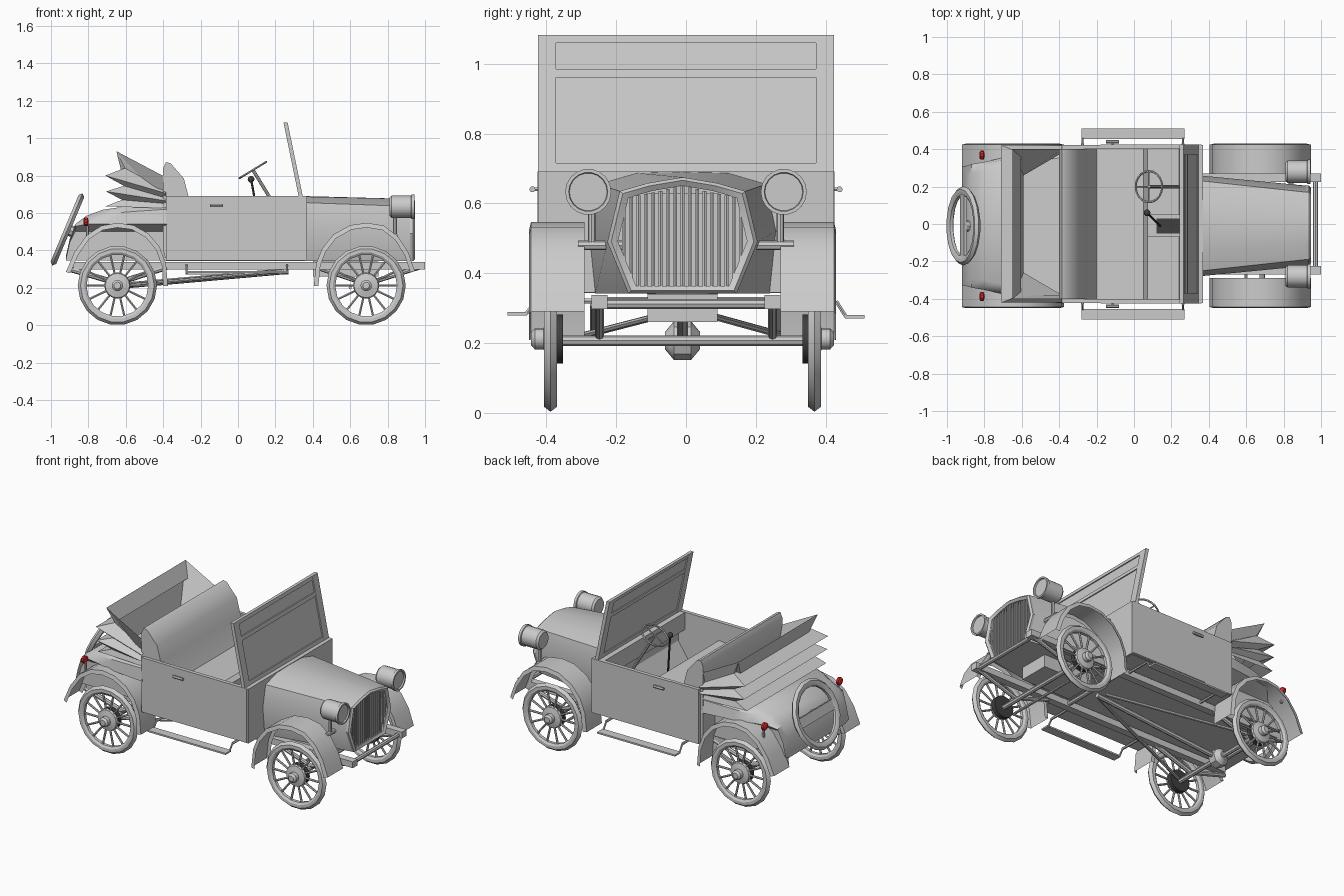
import bpy, bmesh
from math import sin, cos, pi, radians
from mathutils import Vector as V

if "Cube" in bpy.data.objects:
    bpy.data.objects.remove(bpy.data.objects["Cube"])

OFF = -0.01  # running gear sits slightly off the body centre line


def material(name, rgb):
    m = bpy.data.materials.new(name)
    m.diffuse_color = (*rgb, 1)
    m.use_nodes = True
    m.node_tree.nodes["Principled BSDF"].inputs["Base Color"].default_value = m.diffuse_color
    return m


RED, DARK = material("red_lens", (0.7, 0.02, 0.02)), material("black", (0.05, 0.05, 0.05))


def mesh(name, verts, faces, mat=None):
    bm = bmesh.new()
    vs = [bm.verts.new(v) for v in verts]
    for f in faces:
        bm.faces.new([vs[i] for i in f])
    bmesh.ops.remove_doubles(bm, verts=bm.verts, dist=1e-5)
    bmesh.ops.recalc_face_normals(bm, faces=bm.faces)
    me = bpy.data.meshes.new(name)
    bm.to_mesh(me)
    bm.free()
    ob = bpy.data.objects.new(name, me)
    bpy.context.collection.objects.link(ob)
    if mat:
        me.materials.append(mat)
    return ob


def loft(name, rings, closed=True, caps=True, wrap=False, mat=None):
    n, k = len(rings[0]), len(rings)
    faces = [(i * n + j, i * n + (j + 1) % n, (i + 1) % k * n + (j + 1) % n, (i + 1) % k * n + j)
             for i in range(k if wrap else k - 1) for j in range(n if closed else n - 1)]
    if caps and closed and not wrap:
        faces += [tuple(range(n)), tuple(range((k - 1) * n, k * n))]
    return mesh(name, [p for r in rings for p in r], faces, mat)


def box(name, x0, x1, y0, y1, z0, z1, mat=None):
    return loft(name, [[(x, y0, z0), (x, y1, z0), (x, y1, z1), (x, y0, z1)] for x in (x0, x1)], mat=mat)


def lathe(name, prof, n, centre, axis, wrap=False, caps=True, mat=None):
    # prof is (radius, distance along axis)
    q = V(axis).to_track_quat('Z', 'Y')
    rings = [[V(centre) + q @ V((r * cos(2 * pi * i / n), r * sin(2 * pi * i / n), d))
              for i in range(n)] for r, d in prof]
    return loft(name, rings, wrap=wrap, caps=caps, mat=mat)


def rod(name, a, b, r, n=8, mat=None):
    d = V(b) - V(a)
    return lathe(name, [(r, 0), (r, d.length)], n, a, d, mat=mat)


def across(name, prof, y0, y1):
    return loft(name, [[(x, y, z) for x, z in prof] for y in (y0, y1)])


TYRE = [(.212, 0), (.197, .019), (.178, .019), (.165, .01), (.165, -.01), (.178, -.019), (.197, -.019)]

# wheels with spokes, hubs and drums
for end, wx in (("rear", -.645), ("front", .685)):
    for s in (-1, 1):
        c = V((wx, OFF + s * .378, .212))
        out = V((0, s, 0))
        lathe(end + "_tyre", TYRE, 18, c, out, wrap=True)
        lathe(end + "_hub", [(.045, -.02), (.07, 0), (.065, .012), (.03, .02), (.03, .045), (.018, .056)], 16, c, out)
        lathe(end + "_drum", [(.07, -.035), (.07, -.005)], 16, c, out, mat=DARK)
        for i in range(14):
            d = V((cos(2 * pi * i / 14), 0, sin(2 * pi * i / 14)))
            rod(end + "_spoke", c + d * .05, c + d * .168, .0065, 6)
    rod(end + "_axle", (wx, OFF - .38, .207), (wx, OFF + .38, .207), .015)

# fenders: path around each wheel, with turned-down edges
FRONT = [(.405, .21), (.418, .33), (.45, .41), (.51, .485), (.6, .535), (.69, .547),
         (.78, .532), (.855, .475), (.91, .39), (.945, .29)]
REAR = [(-.375, .21), (-.385, .33), (-.42, .42), (-.48, .49), (-.56, .535), (-.645, .547),
        (-.73, .532), (-.81, .48), (-.875, .39), (-.92, .285)]
for end, path, wx in (("front", FRONT, .685), ("rear", REAR, -.645)):
    for s in (-1, 1):
        rings = []
        for x, z in path:
            n = V((wx - x, 0, .2 - z)).normalized() * .025
            yo, yi, ym = OFF + s * .44, OFF + s * .28, OFF + s * .36
            rings.append([V((x, yo, z)) + n, (x, yo - s * .006, z), (x, ym, z), (x, yi, z), V((x, yi, z)) + n])
        loft(end + "_fender", rings, closed=False)

# chassis rails, cross bars, transmission
for s in (-1, 1):
    box("chassis_rail", -.88, 1.0, s * .248 - .023, s * .248 + .023, .298, .338)
    rod("rear_spring", (-.9, s * .26, .3), (-.645, s * .26, .225), .015)
    rod("rear_spring", (-.645, s * .26, .225), (-.38, s * .26, .31), .015)
    rod("front_spring", (.97, s * .248, .31), (.685, s * .248, .22), .013)
    rod("front_spring", (.685, s * .248, .22), (.42, s * .248, .31), .013)
    rod("radius_rod", (-.62, OFF + s * .33, .21), (.24, s * .03, .29), .01)
rod("front_crossbar", (.97, -.23, .312), (.97, .23, .312), .014)
rod("middle_crossbar", (.3, -.25, .318), (.3, .25, .318), .014)
rod("rear_crossbar", (-.8, -.25, .318), (-.8, .25, .318), .014)
rod("tie_rod", (.6, -.36, .2), (.6, .34, .2), .008)
lathe("differential", [(.025, -.05), (.055, -.025), (.055, .025), (.025, .05)], 8, (-.645, OFF, .207), (0, 1, 0))
rod("drive_shaft", (-.63, OFF, .21), (.27, OFF, .29), .016)
box("engine_sump", .4, .75, -.11, .09, .26, .34)

# body tub
for s in (-1, 1):
    y = sorted((s * .402, s * .423))
    box("body_side", -.385, .37, *y, .345, .692)
    box("door", -.18, .36, *sorted((s * .42, s * .426)), .35, .692)
    rod("door_handle", (-.15, s * .44, .64), (-.08, s * .44, .64), .009, 6)
    rod("handle_stem", (-.115, s * .42, .64), (-.115, s * .44, .64), .006, 6)
box("firewall", .335, .37, -.423, .423, .345, .692)
box("dashboard", .29, .34, -.402, .402, .58, .69)
box("floor", -.385, .36, -.41, .41, .343, .36)
box("gear_tunnel", .07, .335, -.07, .05, .36, .4)
box("pedal_plate", .12, .25, -.05, .03, .395, .405, DARK)
across("toe_board", [(.24, .36), (.335, .36), (.335, .5)], -.4, .4)

# seat with cushion and backrest
across("seat", [(-.4, .4), (-.4, .84), (-.385, .872), (-.36, .865), (-.29, .785), (-.265, .69),
                (-.2, .56), (.05, .575), (.075, .555), (.07, .36), (-.39, .36)], -.402, .402)

# rounded tail
rings = []
for x, z, w in ((-.38, .65, .415), (-.6, .635, .39), (-.72, .618, .36), (-.81, .585, .34),
                (-.87, .54, .33), (-.9, .46, .32), (-.92, .37, .32)):
    b, t = min(.5, z - .02), min(.54, z - .012)
    half = [(.29, .345), (.29, b), (w, t), (w - .01, max(t + .002, z - .03)), (w - .05, z)]
    rings.append([(x, OFF + y, h) for y, h in half] + [(x, OFF - y, h) for y, h in reversed(half)])
loft("tail", rings)

# folded soft top: pleats fanning from the pivots behind the seat
PLEATS = [(.68, -.59, .68, .26), (.79, -.65, .93, .40), (.72, -.605, .84, .38), (.705, -.71, .80, .42), (.68, -.61, .745, .39),
          (.665, -.705, .715, .42), (.65, -.62, .67, .39), (.625, -.71, .635, .40)]
loft("folded_top", [[(-.385, -max(w, .38), zf), (xb, -w, zb), (xb, w, zb), (-.385, max(w, .38), zf)]
                    for zf, xb, zb, w in PLEATS], closed=False)


# bonnet and radiator
def mirrored(x, half, k=1.0):
    return [(x, OFF + y * k, z) for y, z in half] + [(x, OFF - y * k, z) for y, z in reversed(half) if y]


RAD = [(0, .675), (.1, .658), (.18, .635), (.215, .49), (.155, .342)]
loft("bonnet", [mirrored(.365, [(0, .69), (.13, .687), (.24, .655), (.268, .52), (.25, .342)]),
                mirrored(.92, RAD)], caps=False)
box("radiator_core", .90, .915, OFF - .15, OFF + .15, .345, .63)
path = [V(p) for p in mirrored(.925, RAD)]
mid = V((.925, OFF, .5))
loft("radiator_shell", [[V((.905, p.y, p.z)), V((.935, p.y, p.z)), V((.945, OFF, .5)) + (p - mid) * .95,
                         V((.935, OFF, .5)) + (p - mid) * .86, V((.905, OFF, .5)) + (p - mid) * .86]
                        for p in path], wrap=True)
for i in range(-8, 9):
    y = i * .021
    top = .65 - abs(y) * .22
    low = .355 if abs(y) < .14 else .355 + (abs(y) - .14) * 2.4
    rod("grille_bar", (.927, OFF + y, low), (.927, OFF + y, top), .006, 6)

# headlamps
for s in (-1, 1):
    c = (.81, s * .28, .633)
    lathe("headlamp", [(.05, 0), (.06, .012), (.06, .115), (.066, .118), (.066, .134), (.056, .134), (.054, .125)],
          18, c, (1, 0, 0))
    rod("headlamp_post", (.84, s * .27, .48), (.84, s * .27, .58), .011)
    rod("headlamp_bracket", (.84, s * .18, .48), (.84, s * .31, .48), .014)

# running boards with brackets
for s in (-1, 1):
    z = .28 - s * .004
    box("running_board", -.28, .27, *sorted((s * .455, s * .511)), z - .005, z + .005)
    for x in (-.275, .262):
        rod("board_bracket", (x, s * .458, z), (x, s * .43, .32), .006, 6)
        rod("board_arm", (x, s * .43, .32), (x, s * .25, .32), .008, 6)


# windscreen
def slab(name, y0, y1, z0, z1, t):
    loft(name, [[(.335 - (z - .69) * .205 + dx, y, z) for dx, y in ((-t, y0), (t, y0), (t, y1), (-t, y1))]
                for z in (z0, z1)])


for s in (-1, 1):
    slab("windscreen_post", *sorted((s * .372, s * .424)), .685, 1.083, .011)
for z0, z1 in ((.685, .715), (.96, .985), (1.06, 1.083)):
    slab("windscreen_bar", -.375, .375, z0, z1, .010)
slab("windscreen_glass", -.373, .373, .71, 1.07, .003)

# steering wheel, column and gear lever
sc, sa = V((.08, .2, .83)), V((-.52, 0, .854))
ring = [(.083 + .006 * cos(a), .006 * sin(a)) for a in (2 * pi * i / 6 for i in range(6))]
lathe("steering_wheel", ring, 20, sc, sa, wrap=True)
for d in (V((0, 1, 0)), V((.854, 0, .52))):
    rod("steering_spoke", sc - d * .083, sc + d * .083, .004, 6)
rod("steering_column", sc, sc - sa * .48, .009)
rod("gear_lever", (.14, -.01, .4), (.07, .06, .78), .006, 6, DARK)
lathe("gear_knob", [(.018 * sin(pi * i / 6), -.018 * cos(pi * i / 6)) for i in range(7)], 10,
      (.07, .06, .78), (0, 0, 1), caps=False, mat=DARK)

# spare wheel on its carrier
sp, ax = V((-.912, OFF, .512)), V((-.922, 0, .387))
lathe("spare_tyre", [(r, d * .85) for r, d in TYRE], 18, sp, ax, wrap=True)
up = V((.387, 0, .922)) * .03
loft("spare_carrier", [[V((sp.x, y, sp.z)) + u * up + ax * d for u, d in ((-1, -.008), (1, -.008), (1, .008), (-1, .008))]
                       for y in (OFF - .17, OFF + .17)])
rod("spare_mount", sp, sp - ax * .08, .03)

# tail lamps
for s in (-1, 1):
    y = OFF + s * .378
    lathe("tail_lamp", [(.012, 0), (.024, .004), (.024, .02), (.015, .026)], 10, (-.80, y, .552), (-1, 0, 0), mat=RED)
    rod("tail_lamp_stem", (-.805, y, .47), (-.805, y, .54), .008, 6)

# smooth the rounded parts, keep creases
bpy.ops.object.select_all(action='SELECT')
bpy.context.view_layer.objects.active = bpy.context.selected_objects[0]
bpy.ops.object.shade_smooth_by_angle(angle=radians(35))
